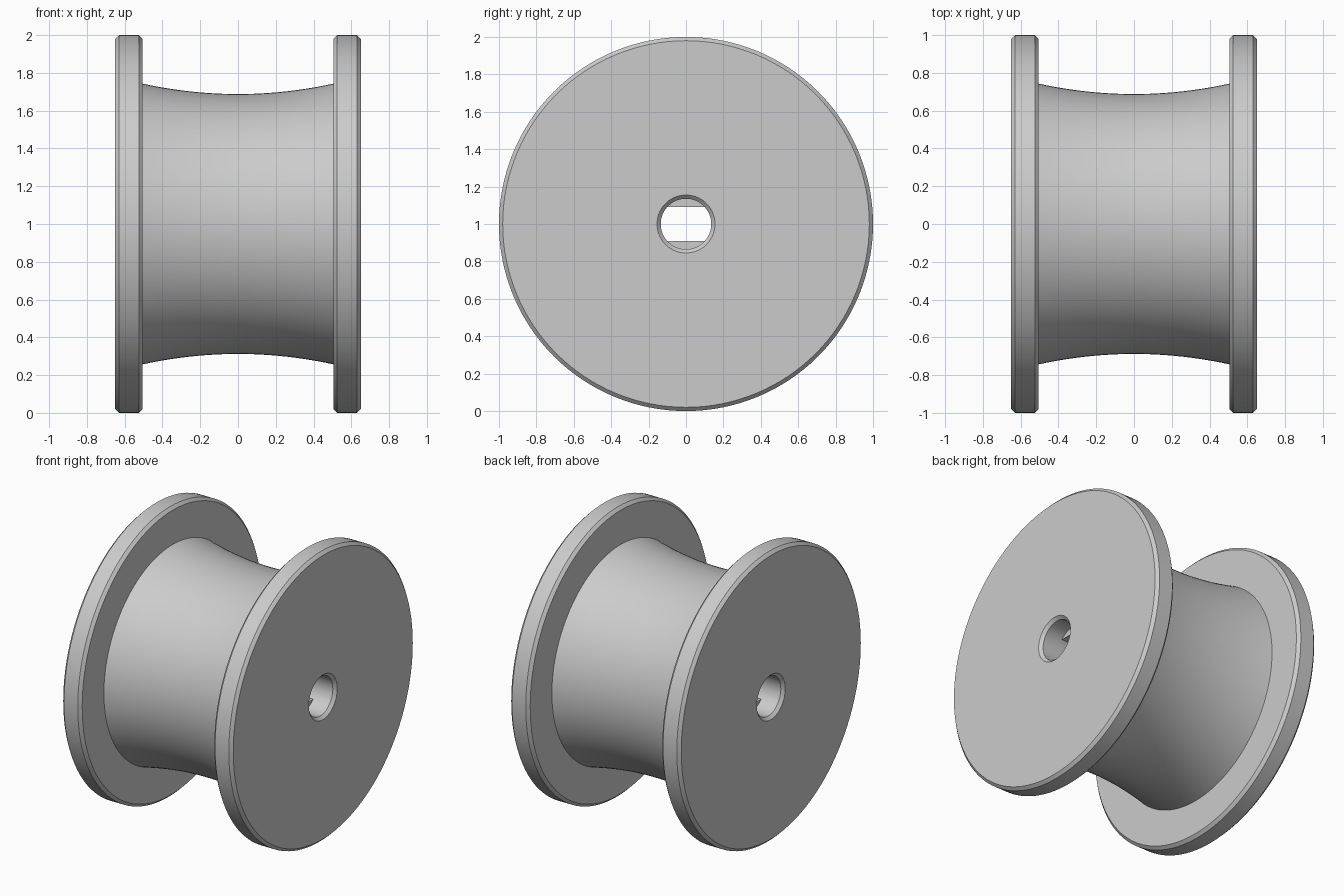
import bpy
import bmesh
from math import sin, cos, pi

if "Cube" in bpy.data.objects:
    bpy.data.objects.remove(bpy.data.objects["Cube"], do_unlink=True)

SEGMENTS = 128
HALF_WIDTH, INNER_FACE = 0.65, 0.505
RIM, CHAMFER = 1.0, 0.02
HUB_END, HUB_MID = 0.743, 0.688
BORE = 0.135
FLAT = BORE * sin(2 * pi * 15 / SEGMENTS)   # half height of the flat-sided bore

# One material for the whole roller
grey = bpy.data.materials.new("plain grey")
grey.use_nodes = True
colour = (0.6, 0.6, 0.6, 1)
grey.diffuse_color = colour
grey.node_tree.nodes["Principled BSDF"].inputs["Base Color"].default_value = colour

# Profile of the +x half, from bore to rim to hub: (x, radius, height limit)
half = [
    (INNER_FACE, BORE, FLAT),
    (INNER_FACE, BORE, RIM),
    (HALF_WIDTH - CHAMFER, BORE, RIM),
    (HALF_WIDTH, BORE + CHAMFER, RIM),
    (HALF_WIDTH, RIM - CHAMFER, RIM),
    (HALF_WIDTH - CHAMFER, RIM, RIM),
    (INNER_FACE + CHAMFER, RIM, RIM),
    (INNER_FACE, RIM - CHAMFER, RIM),
]
# Concave hub between the flanges
steps = 24
for i in range(steps // 2):
    t = 1 - 2 * i / steps
    half.append((INNER_FACE * t, HUB_MID + (HUB_END - HUB_MID) * t * t, RIM))
profile = half + [(0, HUB_MID, RIM)] + [(-x, r, lim) for x, r, lim in reversed(half)]

# Revolve the closed profile about the x axis, clamping the keyed bore
bm = bmesh.new()
rings = []
for x, r, limit in profile:
    ring = []
    for k in range(SEGMENTS):
        a = 2 * pi * k / SEGMENTS
        z = max(-limit, min(limit, r * sin(a)))
        ring.append(bm.verts.new((x, r * cos(a), z + RIM)))
    rings.append(ring)
for i, ring in enumerate(rings):
    following = rings[(i + 1) % len(rings)]
    for k in range(SEGMENTS):
        n = (k + 1) % SEGMENTS
        bm.faces.new((ring[k], ring[n], following[n], following[k]))
bmesh.ops.remove_doubles(bm, verts=bm.verts, dist=0.00001)
bmesh.ops.recalc_face_normals(bm, faces=bm.faces)

mesh = bpy.data.meshes.new("flanged_roller")
bm.to_mesh(mesh)
bm.free()
mesh.materials.append(grey)
roller = bpy.data.objects.new("flanged_roller", mesh)
bpy.context.collection.objects.link(roller)

# Smooth curves with crisp chamfers
bpy.ops.object.select_all(action="DESELECT")
roller.select_set(True)
bpy.context.view_layer.objects.active = roller
bpy.ops.object.shade_smooth_by_angle(angle=pi / 6)
